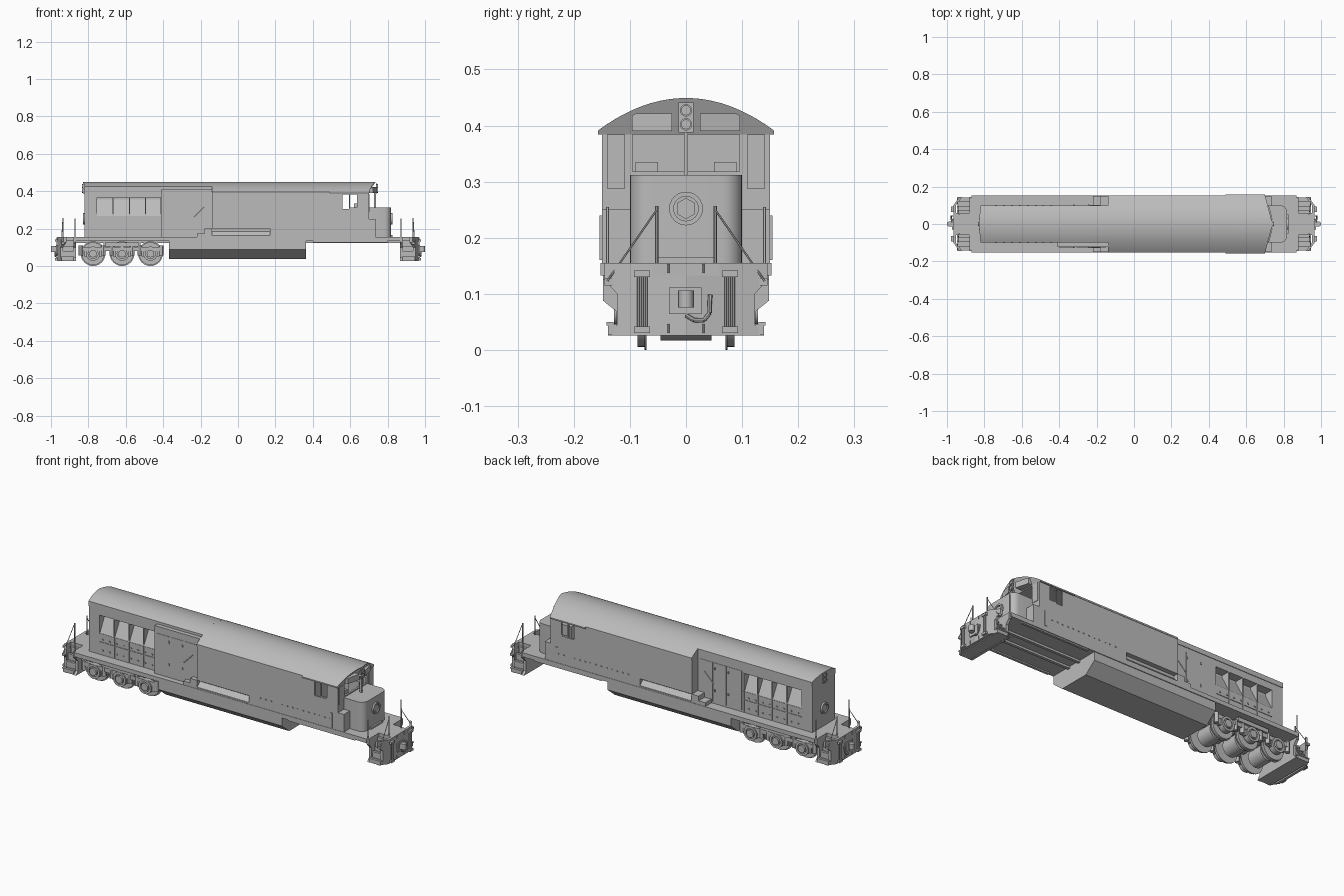
import bpy, bmesh, math
from mathutils import Vector, Matrix

grey = bpy.data.materials.new("plain_grey")
grey.diffuse_color = (0.5, 0.5, 0.5, 1)


def prism(bm, pts, axis, a, b):
    """Extrude a 2D outline along an axis; a and b may be functions of the point."""
    def at(p, t):
        t = t(p) if callable(t) else t
        return {'x': (t, p[0], p[1]), 'y': (p[0], t, p[1]), 'z': (p[0], p[1], t)}[axis]
    lo = [bm.verts.new(at(p, a)) for p in pts]
    hi = [bm.verts.new(at(p, b)) for p in pts]
    n = len(pts)
    bm.faces.new(lo)
    bm.faces.new(hi[::-1])
    for i in range(n):
        bm.faces.new((lo[i], lo[(i + 1) % n], hi[(i + 1) % n], hi[i]))


def box(bm, x0, x1, y0, y1, z0, z1):
    prism(bm, [(x0, y0), (x1, y0), (x1, y1), (x0, y1)], 'z', z0, z1)


def rod(bm, p, q, r, n=8):
    p, q = Vector(p), Vector(q)
    d = q - p
    m = Matrix.Translation((p + q) / 2) @ d.to_track_quat('Z', 'Y').to_matrix().to_4x4()
    bmesh.ops.create_cone(bm, cap_ends=True, segments=n, radius1=r, radius2=r, depth=d.length, matrix=m)


def ring(bm, c, axis, r0, r1, a, b, n=24):
    """Flat-sided ring around an axis, from a to b along it."""
    rows = []
    for r, t in ((r0, a), (r1, a), (r1, b), (r0, b)):
        row = []
        for i in range(n):
            u, v = c[0] + r * math.cos(2 * math.pi * i / n), c[1] + r * math.sin(2 * math.pi * i / n)
            row.append(bm.verts.new((t, u, v) if axis == 'x' else (u, t, v)))
        rows.append(row)
    for k in range(4):
        for i in range(n):
            j = (i + 1) % n
            bm.faces.new((rows[k][i], rows[k][j], rows[(k + 1) % 4][j], rows[(k + 1) % 4][i]))


def mirror(bm, axis):
    s = Vector((-1, 1, 1)) if axis == 'x' else Vector((1, -1, 1))
    new = bmesh.ops.duplicate(bm, geom=bm.verts[:] + bm.edges[:] + bm.faces[:])['geom']
    bmesh.ops.scale(bm, vec=s, verts=[v for v in new if isinstance(v, bmesh.types.BMVert)])


def part(name, build, mirrors="", smooth=True):
    bm = bmesh.new()
    build(bm)
    for axis in mirrors:
        mirror(bm, axis)
    bmesh.ops.recalc_face_normals(bm, faces=bm.faces[:])
    me = bpy.data.meshes.new(name)
    bm.to_mesh(me)
    bm.free()
    me.materials.append(grey)
    if smooth:
        me.shade_smooth()
        me.set_sharp_from_angle(angle=math.radians(30))
    ob = bpy.data.objects.new(name, me)
    bpy.context.scene.collection.objects.link(ob)
    return ob


def boxes(*lst):
    return lambda bm: [box(bm, *b) for b in lst]


def arch(w, base, n=24):
    """Roof cross-section: shallow arc over a flat underside."""
    ys = [w - 2 * w * i / n for i in range(n + 1)]
    return [(-w, base), (w, base)] + [(y, 0.449 - 0.058 * (y / 0.157) ** 2) for y in ys]


# main body, hollowed at the cab
body = part("main_body", boxes((-0.14, 0.70, -0.15, 0.15, 0.135, 0.388)), smooth=False)
cuts = [(0.48, 0.69, -0.142, 0.142, 0.18, 0.386), (0.56, 0.636, -0.2, 0.2, 0.305, 0.383),
        (0.65, 0.8, -0.095, 0.095, 0.318, 0.384),
        (-0.176, 0.17, -0.2, -0.125, 0.162, 0.2), (-0.176, 0.17, 0.125, 0.2, 0.162, 0.2)]
cuts[3:] = [(-0.139 if c[0] < -0.139 else c[0],) + c[1:] for c in cuts[3:]]
cutters = []
for c in cuts:
    cutter = part("cutter", boxes(c), smooth=False)
    cutter.hide_render = True
    mod = body.modifiers.new("cut", 'BOOLEAN')
    mod.operation, mod.solver, mod.object = 'DIFFERENCE', 'EXACT', cutter
    cutters.append(cutter)
dg = bpy.context.evaluated_depsgraph_get()
cut_mesh = bpy.data.meshes.new_from_object(body.evaluated_get(dg))
body.modifiers.clear()
body.data = cut_mesh
for c in cutters:
    bpy.data.objects.remove(c)

part("side_slot_louver", lambda bm: prism(bm, [(0.12, 0.162), (0.147, 0.162), (0.12, 0.19)], 'x', -0.139, 0.17), "y")
part("cab_window_frames", boxes((0.594, 0.600, 0.143, 0.148, 0.305, 0.383),
                                (0.60, 0.636, 0.143, 0.148, 0.305, 0.312)), "y")

# roofs: the cab end comes to a shallow point
part("main_roof", lambda bm: prism(bm, arch(0.152, 0.386), 'x', -0.14, 0.49))
part("cab_roof", lambda bm: prism(bm, arch(0.157, 0.384), 'x', 0.49, lambda p: 0.741 - 0.26 * abs(p[0])))
part("rear_roof", lambda bm: prism(bm, arch(0.1, 0.40), 'x', lambda p: -0.83 + 0.1 * abs(p[0]), -0.14))

# narrow rear hood with walkways beside it and inward sloping radiators
part("rear_hood", boxes((-0.82, -0.41, -0.05, 0.05, 0.15, 0.40), (-0.82, -0.41, -0.097, 0.097, 0.15, 0.268),
                        (-0.82, -0.41, -0.097, 0.097, 0.365, 0.424), (-0.82, -0.755, -0.097, 0.097, 0.15, 0.424),
                        (-0.415, -0.14, -0.097, 0.097, 0.15, 0.424)))
part("hood_side_cabinet", boxes((-0.41, -0.14, -0.123, -0.09, 0.15, 0.412)))
part("radiator_slopes", lambda bm: prism(bm, [(0.045, 0.365), (0.095, 0.268), (0.045, 0.268)], 'x', -0.755, -0.41), "y")


def fins(bm):
    for x in (-0.668, -0.58, -0.495, -0.412):
        prism(bm, [(0.045, 0.365), (0.098, 0.365), (0.098, 0.268)], 'x', x - 0.003, x + 0.003)
        box(bm, x - 0.003, x + 0.003, 0.096, 0.1, 0.16, 0.268)
    box(bm, -0.755, -0.41, 0.096, 0.1, 0.22, 0.224)
    for i in range(8):
        x = -0.74 + i * 0.042
        for z in (0.178, 0.235):
            box(bm, x, x + 0.008, 0.097, 0.101, z, z + 0.006)


part("radiator_fins", fins, "y")


def doors(bm):
    for s, y in ((1, 0.097), (-1, 0.123)):
        def slab(x0, x1, t, z0, z1):
            box(bm, x0, x1, *sorted((s * (y - 0.002), s * (y + t))), z0, z1)
        for x0, x1 in ((-0.40, -0.315), (-0.308, -0.235), (-0.228, -0.15)):
            slab(x0, x1, 0.002, 0.165, 0.375)
        for x in (-0.325, -0.245):
            for z in (0.22, 0.34):
                slab(x, x + 0.006, 0.006, z, z + 0.012)
        rod(bm, (-0.235, s * (y + 0.003), 0.26), (-0.18, s * (y + 0.003), 0.315), 0.002, 6)


part("hood_doors", doors)
part("recess_steps", boxes((-0.22, -0.14, 0.09, 0.15, 0.15, 0.175), (-0.18, -0.14, 0.09, 0.15, 0.175, 0.2)), "y")
part("side_latches", lambda bm: [box(bm, 0.235 + i * 0.032, 0.242 + i * 0.032, 0.15, 0.153, 0.203, 0.208)
                                 for i in range(14)], "y")

# nose with rounded front corners
nose = [(0.69, -0.1)]
for cy, a0 in ((-0.065, -90), (0.065, 0)):
    nose += [(0.783 + 0.035 * math.cos(math.radians(a0 + 15 * k)),
              cy + 0.035 * math.sin(math.radians(a0 + 15 * k))) for k in range(7)]
nose.append((0.69, 0.1))
part("nose", lambda bm: prism(bm, nose, 'z', 0.15, 0.312))
part("nose_foot", boxes((0.69, 0.827, -0.05, 0.05, 0.15, 0.165)))
part("cab_shoulder", boxes((0.70, 0.735, 0.095, 0.15, 0.14, 0.25), (0.655, 0.668, 0.15, 0.154, 0.16, 0.24)), "y")

# cab front: centre post, side door panes, number boards
part("windshield_post", boxes((0.726, 0.738, -0.004, 0.004, 0.305, 0.39)))
part("cab_door_panes", boxes((0.699, 0.703, 0.109, 0.141, 0.288, 0.384)), "y")
part("cab_consoles", boxes((0.62, 0.685, 0.05, 0.09, 0.25, 0.335)), "y")
part("number_boards", lambda bm: prism(bm, [(0.025, 0.39), (0.096, 0.39), (0.096, 0.418), (0.09, 0.421), (0.025, 0.421)],
                                       'x', 0.70, lambda p: 0.747 - 0.26 * p[0]), "y")


# lamps at both ends
def lamps(bm):
    for s, x, xb in ((1, 0.738, 0.818), (-1, -0.822, -0.82)):
        box(bm, min(x, x + s * .006), max(x, x + s * .006), -0.013, 0.013, 0.388, 0.441)
        for z in (0.402, 0.427):
            rod(bm, (x, 0, z), (x + s * 0.008, 0, z), 0.008, 16)
            ring(bm, (0, z), 'x', 0.008, 0.011, x, x + s * 0.011, 16)
        ring(bm, (0, 0.252), 'x', 0.022, 0.030, xb - s * 0.01, xb + s * 0.009)
        rod(bm, (xb - s * 0.01, 0, 0.252), (xb + s * 0.006, 0, 0.252), 0.019, 6)


part("end_lamps", lamps)

# deck, sills and fuel tank
part("deck", boxes((-0.87, 0.87, -0.152, 0.152, 0.133, 0.155), (-0.966, 0.966, -0.06, 0.06, 0.133, 0.155)))
part("underframe_beams", boxes((-0.87, 0.87, 0.03, 0.045, 0.122, 0.134), (0.40, 0.80, 0.135, 0.148, 0.126, 0.134)), "y")
part("fuel_tank", lambda bm: prism(bm, [(-0.148, 0.135), (-0.148, 0.088), (-0.085, 0.037),
                                        (0.085, 0.037), (0.148, 0.088), (0.148, 0.135)], 'x', -0.37, 0.364))


# end platforms: stairs, pilot plate with swept corners
def platform(bm):
    for i in range(4):
        box(bm, 0.88, 0.945, 0.0, 0.07 + 0.023 * i, 0.027, 0.133 - 0.029 * i)
        box(bm, 0.876, 0.947, 0.06 + 0.023 * i, 0.073 + 0.023 * i, 0.131 - 0.029 * i, 0.137 - 0.029 * i)
    side = [(0, 0.026), (0.1, 0.026), (0.139, 0.026), (0.123, 0.045), (0.123, 0.1), (0.145, 0.125),
            (0.145, 0.155), (0.1, 0.155), (0, 0.155)]
    prism(bm, side, 'x', lambda p: 0.952 - 0.75 * max(0, p[0] - 0.1), lambda p: 0.966 - 0.75 * max(0, p[0] - 0.1))
    prism(bm, side, 'x', 0.866, 0.88)


part("end_platforms", platform, "yx")


# end bars and hand rails
def rails(bm):
    for y in (0.071, 0.078, 0.085):
        rod(bm, (0.972, y, 0.035), (0.972, y, 0.135), 0.0025, 6)
    for z in (0.03, 0.13):
        box(bm, 0.964, 0.978, 0.064, 0.093, z, z + 0.012)
    for z in (0.03, 0.137):
        rod(bm, (0.968, 0.031, z), (0.968, 0.031, z + 0.016), 0.002, 6)
    rod(bm, (0.935, 0.052, 0.14), (0.935, 0.052, 0.257), 0.003, 6)
    rod(bm, (0.937, 0.052, 0.25), (0.945, 0.14, 0.123), 0.0018, 6)
    rod(bm, (0.872, 0.14, 0.12), (0.872, 0.14, 0.255), 0.003, 6)
    box(bm, 0.93, 0.945, 0.13, 0.145, 0.115, 0.128)


part("hand_rails", rails, "yx")


# couplers and hoses
def coupler(bm):
    box(bm, 0.96, 0.972, -0.03, 0.028, 0.064, 0.111)
    box(bm, 0.96, 0.988, -0.014, 0.006, 0.076, 0.104)
    rod(bm, (0.986, 0, 0.076), (0.986, 0, 0.106), 0.014, 14)
    path = [(0.968, 0.0, 0.062), (0.974, 0.015, 0.053), (0.978, 0.032, 0.053), (0.978, 0.042, 0.066), (0.972, 0.043, 0.098)]
    for p, q in zip(path, path[1:]):
        rod(bm, p, q, 0.004, 8)


part("couplers", coupler, "x")

# rear truck: wheels, motors, side frames
axles = (-0.775, -0.62, -0.468)


def wheels(bm):
    for x in axles:
        rod(bm, (x, 0.073, 0.066), (x, 0.086, 0.066), 0.061, 32)
        rod(bm, (x, 0.07, 0.066), (x, 0.074, 0.066), 0.066, 32)
        rod(bm, (x, 0.0, 0.066), (x, 0.12, 0.066), 0.015, 16)


def side_frame(bm):
    box(bm, -0.845, -0.405, 0.10, 0.118, 0.08, 0.102)
    box(bm, -0.71, -0.53, 0.08, 0.125, 0.105, 0.126)
    for x in axles:
        ring(bm, (x, 0.066), 'y', 0.026, 0.038, 0.095, 0.124)
        rod(bm, (x, 0.1, 0.066), (x, 0.128, 0.066), 0.02, 16)
        box(bm, x - 0.048, x + 0.048, 0.10, 0.115, 0.05, 0.082)
    for x in (-0.84, -0.72, -0.675, -0.565, -0.525, -0.41):
        rod(bm, (x, 0.109, 0.055), (x, 0.109, 0.11), 0.012, 12)


part("truck_wheels", wheels, "y")
part("truck_side_frames", side_frame, "y")
part("truck_motors", lambda bm: [rod(bm, (x, -0.045, 0.062), (x, 0.045, 0.062), 0.045, 20) for x in axles])
part("truck_bolsters", boxes(*[(x - 0.025, x + 0.025, -0.105, 0.105, 0.08, 0.1) for x in (-0.698, -0.544)],
                             (-0.72, -0.52, -0.05, 0.05, 0.09, 0.134)))
